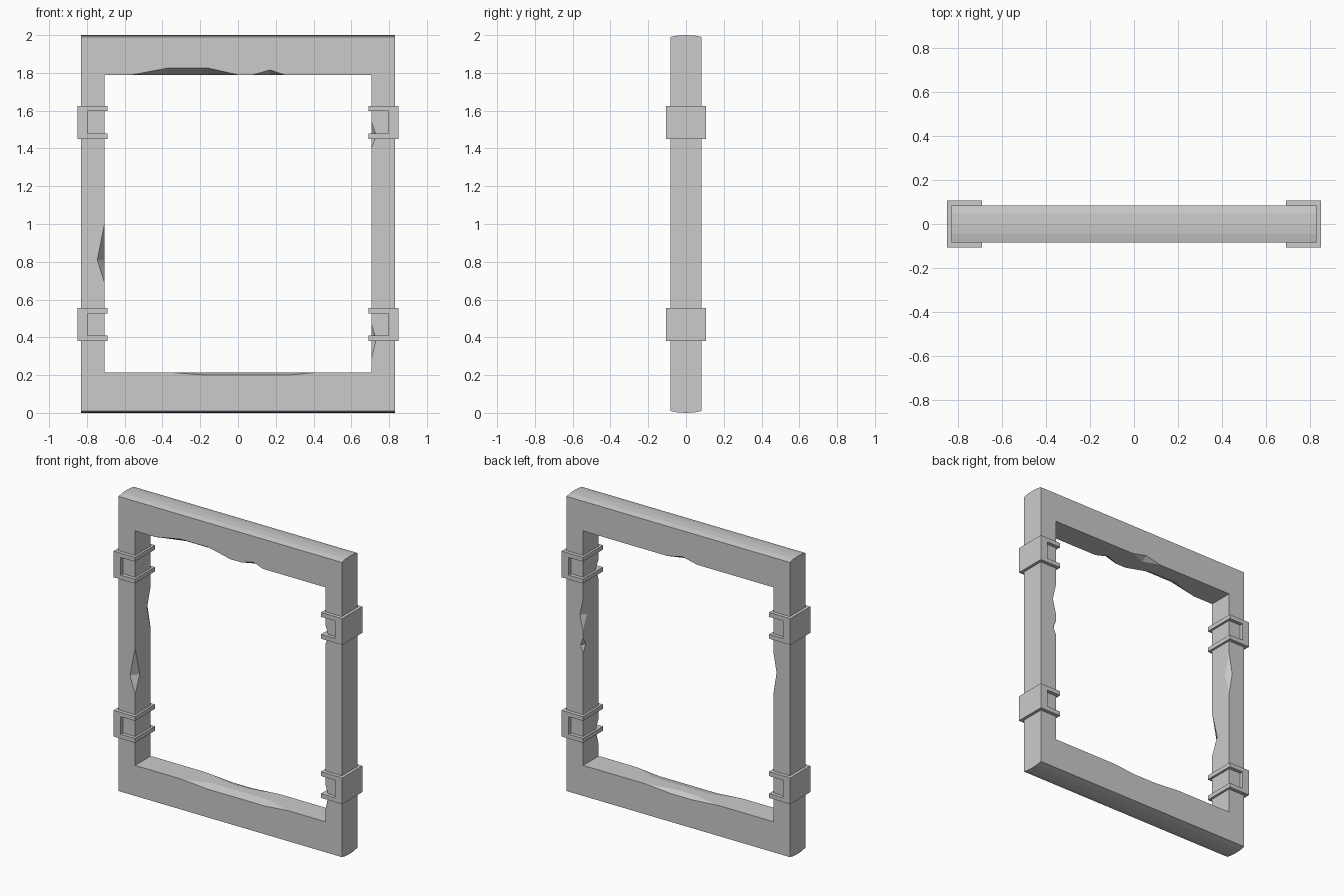
import bpy, bmesh
from mathutils import Vector

cube = bpy.data.objects.get("Cube")
if cube:
    bpy.data.objects.remove(cube, do_unlink=True)

stone = bpy.data.materials.new("light grey")
stone.use_nodes = True
GREY = (0.6, 0.6, 0.6, 1)
stone.diffuse_color = GREY
stone.node_tree.nodes["Principled BSDF"].inputs["Base Color"].default_value = GREY

OX, D = 0.83, 0.083                    # outer half width, half depth
IX, Z0, Z1 = 0.707, 0.215, 1.79        # opening


def add_object(name, bm):
    bmesh.ops.recalc_face_normals(bm, faces=bm.faces)
    mesh = bpy.data.meshes.new(name)
    bm.to_mesh(mesh)
    bm.free()
    mesh.materials.append(stone)
    obj = bpy.data.objects.new(name, mesh)
    bpy.context.collection.objects.link(obj)
    return obj


def prism(name, points, offset):
    """Extrude a closed outline along an offset vector."""
    bm = bmesh.new()
    face = bm.faces.new([bm.verts.new(p) for p in points])
    new = bmesh.ops.extrude_face_region(bm, geom=[face])["geom"]
    bmesh.ops.translate(bm, vec=offset,
                        verts=[v for v in new if isinstance(v, bmesh.types.BMVert)])
    return add_object(name, bm)


def cut(target, cutter):
    mod = target.modifiers.new("cut", "BOOLEAN")
    mod.operation = "DIFFERENCE"
    mod.solver = "EXACT"
    mod.object = cutter
    cutter.hide_render = True
    cutter.hide_set(True)


# Frame block with slightly crowned top and bottom
crown = [(-D, 1.99), (-0.045, 1.998), (0, 2), (0.045, 1.998), (D, 1.99)]
outline = crown + [(y, 2 - z) for y, z in reversed(crown)]
frame = prism("frame", [(-OX, y, z) for y, z in outline], (2 * OX, 0, 0))

# Opening
corners = [(-IX, Z0), (IX, Z0), (IX, Z1), (-IX, Z1)]
cut(frame, prism("opening_cutter", [(x, -0.3, z) for x, z in corners], (0, 0.6, 0)))

# Chips knocked out of the inner edges
SIDES = {
    "top": (Vector((0, 0, Z1)), Vector((1, 0, 0)), Vector((0, 0, 1))),
    "bottom": (Vector((0, 0, Z0)), Vector((1, 0, 0)), Vector((0, 0, -1))),
    "left": (Vector((IX, 0, 0)), Vector((0, 0, 1)), Vector((1, 0, 0))),
    "right": (Vector((-IX, 0, 0)), Vector((0, 0, 1)), Vector((-1, 0, 0))),
}


def chip(side, face, start, peak_a, peak_b, end, depth, inward):
    """face is -1 for the front edge and 1 for the back edge."""
    base, along, into = SIDES[side]
    out = Vector((0, face, 0))
    edge = lambda t: base + along * t + out * D
    pts = []
    for t, tip in ((peak_a, start), (peak_b, end)):
        on_face = edge(t) + into * depth
        on_inner = edge(t) - out * inward
        slope = (on_face - on_inner) * 0.3
        pts += [on_face + slope, on_inner - slope]
        pts.append(edge(tip) + (edge(tip) - (on_face + on_inner) / 2) * 0.08)
        pts.append(edge(t) + (out - into) * 0.05)
    bm = bmesh.new()
    for p in pts:
        bm.verts.new(p)
    bmesh.ops.remove_doubles(bm, verts=bm.verts, dist=0.0001)
    hull = bmesh.ops.convex_hull(bm, input=bm.verts)
    spare = {g for g in hull["geom_interior"] + hull["geom_unused"]
             if isinstance(g, bmesh.types.BMVert)}
    bmesh.ops.delete(bm, geom=list(spare), context="VERTS")
    cut(frame, add_object("chip_cutter", bm))


chip("top", -1, -0.56, -0.37, -0.16, 0.0, 0.036, 0.06)
chip("top", -1, 0.08, 0.17, 0.17, 0.245, 0.026, 0.04)
chip("top", 1, -0.14, -0.03, -0.03, 0.08, 0.025, 0.04)
chip("bottom", -1, -0.37, -0.17, 0.26, 0.43, 0.015, 0.06)
chip("bottom", 1, -0.3, -0.1, 0.05, 0.25, 0.015, 0.04)
chip("right", -1, 0.69, 0.81, 0.81, 1.0, 0.038, 0.05)
chip("right", 1, 1.07, 1.22, 1.22, 1.36, 0.025, 0.04)
chip("left", -1, 1.4, 1.47, 1.47, 1.54, 0.025, 0.04)
chip("left", -1, 0.29, 0.39, 0.39, 0.47, 0.025, 0.04)
chip("left", 1, 1.12, 1.22, 1.22, 1.33, 0.025, 0.04)
chip("left", 1, 0.97, 1.02, 1.02, 1.07, 0.02, 0.03)

# Clamps: C-shaped collars around the posts
H, LIP, W = 0.088, 0.029, 0.107
for side, sx in (("left", 1), ("right", -1)):
    for level, z in (("lower", 0.468), ("upper", 1.538)):
        half = [(0.85, H), (0.692, H), (0.692, H - LIP), (0.797, H - LIP)]
        shape = half + [(x, -h) for x, h in reversed(half)]
        prism(f"{level}_{side}_clamp", [(sx * x, -W, z + h) for x, h in shape],
              (0, 2 * W, 0))
